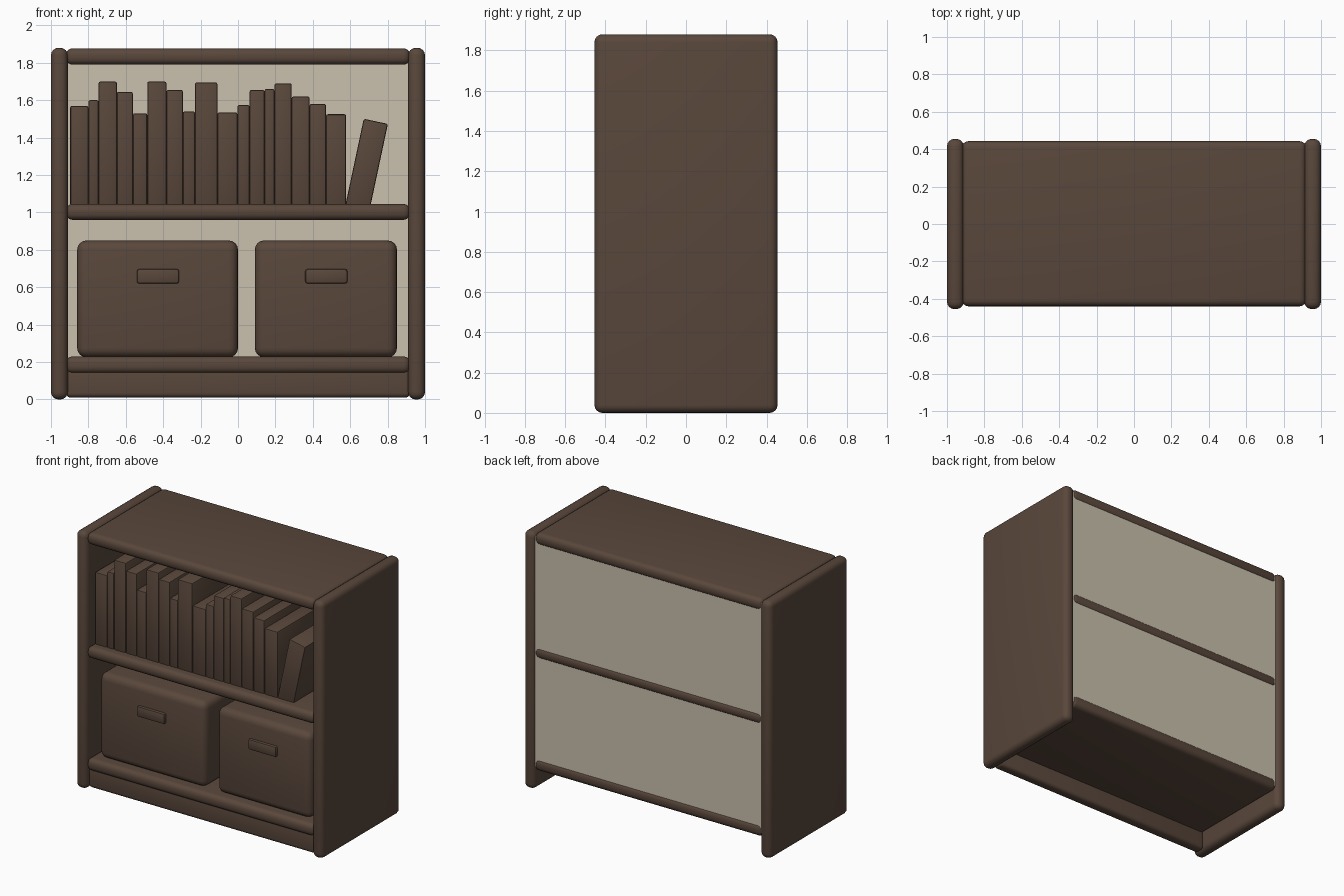
import bpy
import math

default = bpy.data.objects.get("Cube")
if default:
    bpy.data.objects.remove(default, do_unlink=True)


def material(name, rgb):
    mat = bpy.data.materials.new(name)
    mat.use_nodes = True
    color = (*rgb, 1)
    mat.diffuse_color = color
    mat.node_tree.nodes["Principled BSDF"].inputs["Base Color"].default_value = color
    return mat


BROWN = material("dark brown wood", (0.1, 0.063, 0.044))
CREAM = material("cream backing", (0.59, 0.53, 0.42))


def block(name, xs, ys, zs, bevel=0.0, segments=4, mat=BROWN):
    """Box between the given limits with rounded edges."""
    spans = (xs, ys, zs)
    bpy.ops.mesh.primitive_cube_add(size=1, location=[(a + b) / 2 for a, b in spans])
    ob = bpy.context.object
    ob.name = name
    ob.scale = [b - a for a, b in spans]
    bpy.ops.object.transform_apply(location=False, rotation=False, scale=True)
    ob.data.materials.append(mat)
    if bevel:
        mod = ob.modifiers.new("rounded edges", "BEVEL")
        mod.width = bevel
        mod.segments = segments
        bpy.ops.object.modifier_apply(modifier=mod.name)
        bpy.ops.object.shade_smooth_by_angle(angle=math.radians(40))
    return ob


# Upright side panels
for side, x in (("left", 0.955), ("right", -0.955)):
    block(side + "_side_panel", (x - 0.045, x + 0.045), (-0.455, 0.455), (0, 1.88), 0.04)

# Shelves, kick board and back panel
for name, low, high in (("bottom", 0.14, 0.23), ("middle", 0.96, 1.045), ("top", 1.79, 1.877)):
    block(name + "_shelf", (-0.92, 0.92), (-0.44, 0.443), (low, high), 0.035)
block("kick_board", (-0.92, 0.92), (-0.42, -0.34), (0.01, 0.17), 0.025)
block("back_panel", (-0.915, 0.915), (0.41, 0.434), (0.17, 1.85), mat=CREAM)

# Storage boxes with handles
for side, left, right, grip in (("right", -0.86, 0, -0.428), ("left", 0.09, 0.85, 0.472)):
    block(side + "_storage_box", (left, right), (-0.38, 0.3), (0.225, 0.85), 0.05)
    block(side + "_box_handle", (grip - 0.113, grip + 0.113), (-0.4, -0.36), (0.62, 0.697), 0.012, 2)

# Row of upright books, given as width and top height
books = [(0.097, 1.57), (0.055, 1.6), (0.097, 1.7), (0.086, 1.645), (0.077, 1.53),
         (0.102, 1.7), (0.088, 1.655), (0.065, 1.54), (0.12, 1.695), (0.107, 1.535),
         (0.065, 1.575), (0.08, 1.655), (0.053, 1.66), (0.092, 1.69), (0.096, 1.62),
         (0.088, 1.58), (0.107, 1.525)]
x = -0.897
for i, (width, top) in enumerate(books, 1):
    block(f"book_{i}", (x, x + width), (-0.37, 0.2), (1.035, top), 0.01, 2)
    x += width

# Leaning book
book = block("leaning_book", (-0.066, 0.066), (-0.37, 0.2), (-0.235, 0.235), 0.01, 2)
book.rotation_euler.y = math.radians(12)
book.location = (0.688, -0.085, 1.257)
